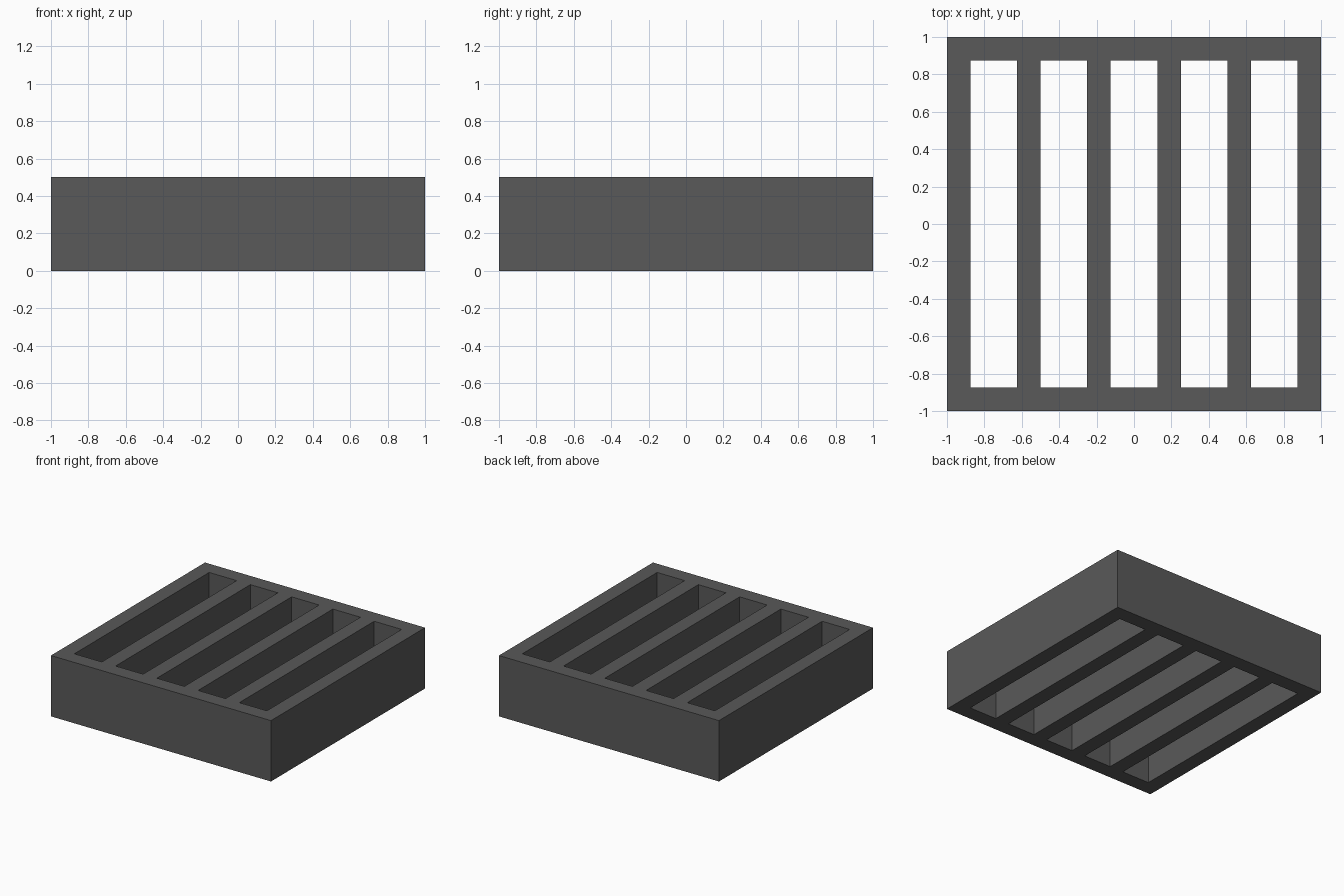
import bpy
import bmesh

if "Cube" in bpy.data.objects:
    bpy.data.objects.remove(bpy.data.objects["Cube"])

HEIGHT, BAR, SLOT, SLOTS = 0.5, 0.125, 0.25, 5

# Grid lines: bars and slots alternate along x, one long opening along y
xs = [-1.0]
for i in range(SLOTS):
    xs += [xs[-1] + BAR, xs[-1] + BAR + SLOT]
xs.append(1.0)
ys = [-1.0, -1.0 + BAR, 1.0 - BAR, 1.0]

# Flat plan of the grate, leaving the slots open
bm = bmesh.new()
verts = [[bm.verts.new((x, y, 0)) for y in ys] for x in xs]
for i in range(len(xs) - 1):
    for j in range(len(ys) - 1):
        if i % 2 == 1 and j == 1:
            continue
        bm.faces.new((verts[i][j], verts[i + 1][j],
                      verts[i + 1][j + 1], verts[i][j + 1]))
mesh = bpy.data.meshes.new("slotted_grate")
bm.to_mesh(mesh)
bm.free()
grate = bpy.data.objects.new("slotted_grate", mesh)
bpy.context.collection.objects.link(grate)

# Thicken upward into the solid block
solid = grate.modifiers.new("thickness", "SOLIDIFY")
solid.thickness = HEIGHT
solid.offset = 1.0

# Dark grey finish
dark = bpy.data.materials.new("dark_grey")
dark.diffuse_color = (0.1, 0.1, 0.1, 1)
dark.use_nodes = True
dark.node_tree.nodes["Principled BSDF"].inputs["Base Color"].default_value = dark.diffuse_color
mesh.materials.append(dark)
